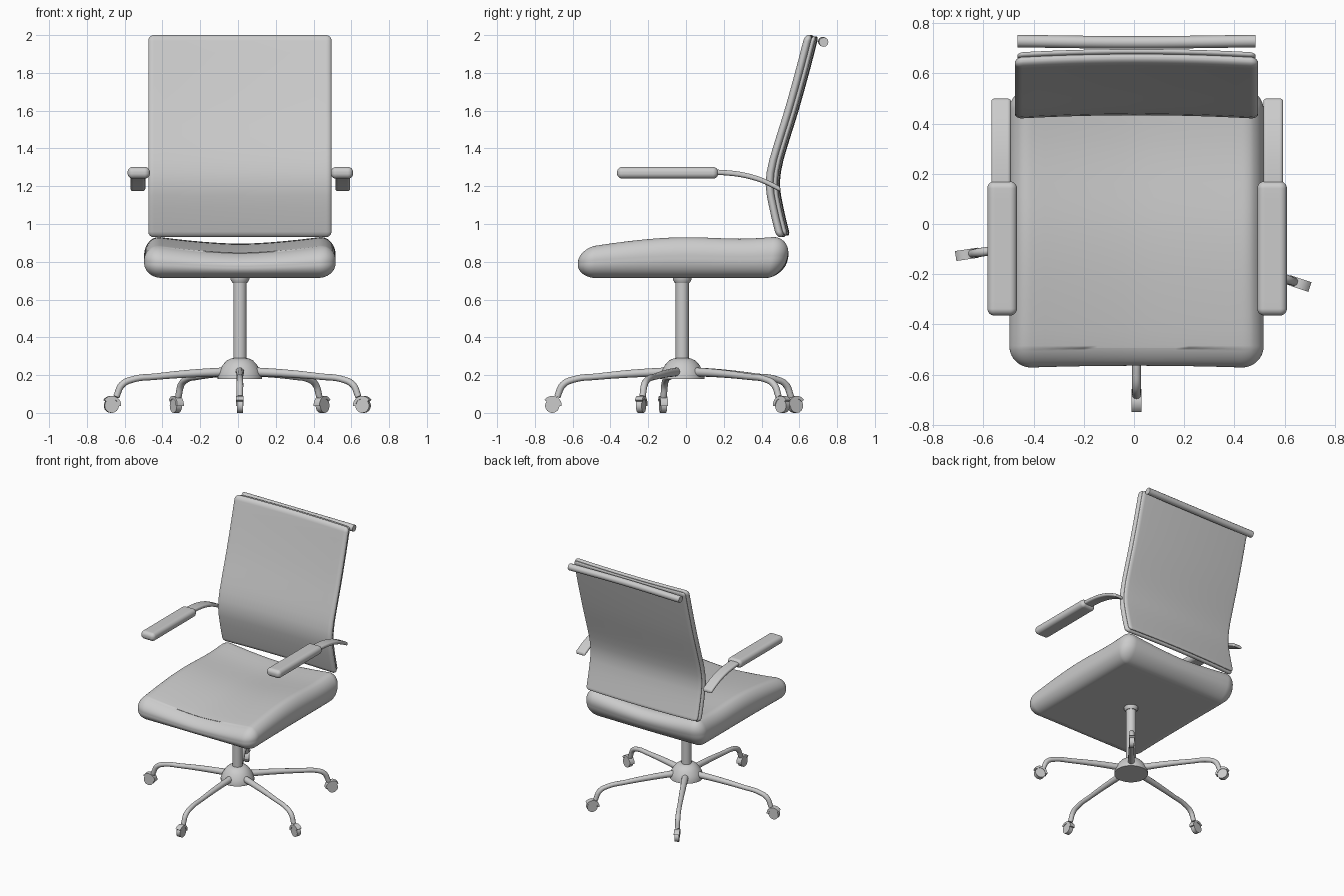
import bpy, bmesh, math
from mathutils import Vector

if "Cube" in bpy.data.objects:
    bpy.data.objects.remove(bpy.data.objects["Cube"])

CX, CY = 0.01, -0.02   # axis of the column


def finish(name, bm, angle=40):
    bmesh.ops.recalc_face_normals(bm, faces=bm.faces)
    me = bpy.data.meshes.new(name)
    bm.to_mesh(me)
    bm.free()
    ob = bpy.data.objects.new(name, me)
    bpy.context.collection.objects.link(ob)
    bpy.ops.object.select_all(action='DESELECT')
    bpy.context.view_layer.objects.active = ob
    ob.select_set(True)
    bpy.ops.object.shade_smooth_by_angle(angle=math.radians(angle))
    return ob


def smooth(pts, t):
    """Catmull-Rom style interpolation through (t, value) points."""
    t = min(max(t, pts[0][0]), pts[-1][0])
    i = 0
    while i < len(pts) - 2 and t > pts[i + 1][0]:
        i += 1

    def slope(k):
        a, b = pts[max(k - 1, 0)], pts[min(k + 1, len(pts) - 1)]
        return (b[1] - a[1]) / (b[0] - a[0])
    (t0, v0), (t1, v1) = pts[i], pts[i + 1]
    h = t1 - t0
    s = (t - t0) / h
    return (v0 * (1 + 2 * s) * (1 - s) ** 2 + h * slope(i) * s * (1 - s) ** 2
            + v1 * s * s * (3 - 2 * s) + h * slope(i + 1) * s * s * (s - 1))


def rounded_box(name, lo, hi, radii, n=24, deform=None):
    """Box with elliptical rounded edges; deform moves each point afterwards."""
    bm = bmesh.new()
    bmesh.ops.create_cube(bm, size=2)
    bmesh.ops.subdivide_edges(bm, edges=bm.edges[:], cuts=n - 1, use_grid_fill=True)
    lo, hi = Vector(lo), Vector(hi)
    mid, half = (lo + hi) / 2, (hi - lo) / 2
    for v in bm.verts:
        q, d = Vector(), Vector()
        for a in range(3):
            t, s = abs(v.co[a]), math.copysign(1, v.co[a])
            q[a] = s * min(t * 2, 1) * (half[a] - radii[a])
            d[a] = s * math.tan(max(t * 2 - 1, 0) * math.pi / 4)
        d.normalize()
        p = mid + q + Vector(d[a] * radii[a] for a in range(3))
        v.co = deform(p) if deform else p
    return finish(name, bm, 60)


def lathe(name, profile, seg=32):
    bm = bmesh.new()
    vs = [bm.verts.new((CX + r, CY, z)) for r, z in profile]
    es = [bm.edges.new(e) for e in zip(vs, vs[1:])]
    bmesh.ops.spin(bm, geom=vs + es, cent=(CX, CY, 0), axis=(0, 0, 1),
                   angle=2 * math.pi, steps=seg)
    bmesh.ops.remove_doubles(bm, verts=bm.verts, dist=1e-5)
    return finish(name, bm)


def prism(name, outline, width, angle):
    """Extrude an (r, z) outline sideways and turn it around the column."""
    bm = bmesh.new()
    f = bm.faces.new([bm.verts.new((r, -width / 2, z)) for r, z in outline])
    ext = bmesh.ops.extrude_face_region(bm, geom=[f])['geom']
    bmesh.ops.translate(bm, vec=(0, width, 0),
                        verts=[g for g in ext if isinstance(g, bmesh.types.BMVert)])
    ob = finish(name, bm)
    ob.location = (CX, CY, 0)
    ob.rotation_euler.z = angle
    return ob


def tube(name, pts, radii):
    cu = bpy.data.curves.new(name, 'CURVE')
    cu.dimensions = '3D'
    cu.bevel_depth = 1
    cu.bevel_resolution = 4
    cu.use_fill_caps = True
    sp = cu.splines.new('BEZIER')
    sp.bezier_points.add(len(pts) - 1)
    for b, p, r in zip(sp.bezier_points, pts, radii):
        b.co, b.radius = p, r
        b.handle_left_type = b.handle_right_type = 'AUTO'
    ob = bpy.data.objects.new(name, cu)
    bpy.context.collection.objects.link(ob)
    bpy.ops.object.select_all(action='DESELECT')
    bpy.context.view_layer.objects.active = ob
    ob.select_set(True)
    bpy.ops.object.convert(target='MESH')
    bpy.ops.object.shade_smooth_by_angle(angle=math.radians(50))
    return bpy.context.object


# Seat cushion: dished top, rounder lower back edge
SEAT_TOP = [(-0.575, 0.87), (-0.46, 0.893), (-0.2, 0.925), (0, 0.935), (0.3, 0.927), (0.5, 0.938)]


def seat_shape(p):
    t = (p.z - 0.715) / 0.22
    top = smooth(SEAT_TOP, p.y) - 0.04 * max(0, 1 - abs((p.x - CX) / 0.46) ** 1.6)
    y = p.y - 0.05 * max(0, (p.y - 0.3) / 0.25) * (1 - t) ** 2
    y += 0.01 * (1 - ((p.x - CX) / 0.5) ** 2) * (p.y < -0.5)
    return Vector((p.x, y, 0.715 + t * (top - 0.715)))


rounded_box("seat", (-0.497, -0.575, 0.715), (0.517, 0.55, 0.935), (0.09, 0.09, 0.1), 32, seat_shape)

# Backrest: front cushion and rear panel following one curve
BACK = [(0.93, 0.51), (1.05, 0.48), (1.2, 0.453), (1.3, 0.463), (1.4, 0.49), (1.6, 0.552),
        (1.8, 0.608), (2.0, 0.66)]


def back_shape(p):
    bow = 0.014 * (1 - ((p.x - CX) / 0.485) ** 2)
    return Vector((p.x, p.y + smooth(BACK, p.z) + bow, p.z))


rounded_box("backrest_cushion", (-0.475, -0.033, 0.93), (0.495, 0.01, 2.0), (0.03, 0.02, 0.03), 32, back_shape)
rounded_box("backrest_panel", (-0.465, 0.004, 0.94), (0.485, 0.03, 1.993), (0.025, 0.012, 0.025), 32, back_shape)

# Rail behind the top of the backrest
tube("top_rail", [(-0.465, 0.729, 1.963), (CX, 0.724, 1.966), (0.485, 0.729, 1.963)], [0.025] * 3)

# Armrests
ARM = [(0.13, 1.274), (0.2, 1.272), (0.3, 1.26), (0.4, 1.232), (0.5, 1.184)]
for side, s in (("left", -1), ("right", 1)):
    x = 0.0125 + s * 0.538
    rounded_box(side + "_arm_pad", (x - 0.059, -0.365, 1.24), (x + 0.059, 0.17, 1.302), (0.028, 0.028, 0.028))
    x = 0.0125 + s * 0.5425
    rounded_box(side + "_arm_bracket", (x - 0.039, 0.13, -0.014), (x + 0.039, 0.5, 0.014),
                (0.014, 0.01, 0.012), 24,
                lambda p: Vector((p.x, p.y, p.z + smooth(ARM, p.y))))

# Column, collar and hub
lathe("column", [(0, 0.25), (0.035, 0.25), (0.035, 0.7), (0, 0.7)])
lathe("collar", [(0, 0.688), (0.039, 0.688), (0.05, 0.706), (0.05, 0.73), (0, 0.73)])
lathe("hub", [(0, 0.18), (0.118, 0.18), (0.118, 0.195), (0.108, 0.225), (0.09, 0.255),
              (0.07, 0.277), (0.045, 0.289), (0, 0.291)])

# Five legs with casters
LEG = [(0.06, 0.218), (0.25, 0.209), (0.45, 0.192), (0.57, 0.178), (0.63, 0.15), (0.662, 0.085)]
for i, deg in enumerate((-90, -18.5, 50.5, 119.5, 188.5), 1):
    a = math.radians(deg)
    tube(f"leg_{i}", [(CX + r * math.cos(a), CY + r * math.sin(a), z) for r, z in LEG],
         [0.024, 0.021, 0.017, 0.017, 0.018, 0.017])
    ring = [(math.cos(2 * math.pi * k / 24), math.sin(2 * math.pi * k / 24)) for k in range(24)]
    prism(f"caster_wheel_{i}", [(0.688 + 0.038 * c, 0.038 + 0.038 * s) for c, s in ring], 0.032, a)
    arc = [math.radians(35 + 15 * k) for k in range(11)]
    hood = [(0.688 + 0.05 * math.cos(t), 0.04 + 0.05 * math.sin(t)) for t in arc]
    hood += [(0.688 + 0.034 * math.cos(t), 0.04 + 0.034 * math.sin(t)) for t in reversed(arc)]
    prism(f"caster_hood_{i}", hood, 0.04, a)
